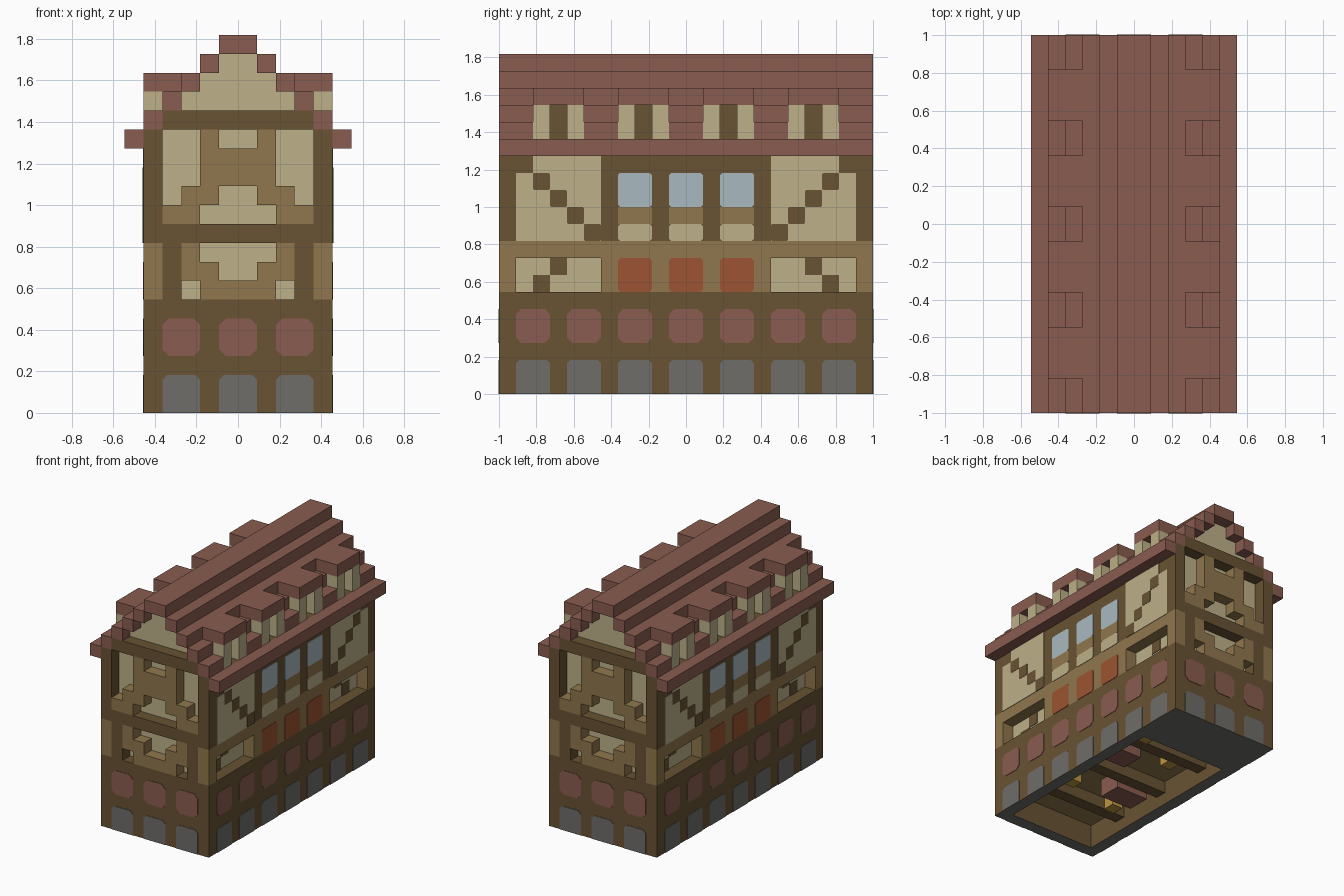
import bpy
from mathutils import Vector

cube = bpy.data.objects.get("Cube")
if cube:
    bpy.data.objects.remove(cube, do_unlink=True)

U = 1 / 11      # one block
PAINT = 0.04    # paint plate thickness, in blocks
ENDS = (-1, 1)


def material(name, r, g, b):
    col = [((c / 255 + 0.055) / 1.055) ** 2.4 for c in (r, g, b)] + [1]
    m = bpy.data.materials.new(name)
    m.use_nodes = True
    m.diffuse_color = col
    m.node_tree.nodes["Principled BSDF"].inputs["Base Color"].default_value = col
    return m


DARK = material("dark_timber", 104, 82, 51)
TAN = material("light_timber", 144, 119, 77)
CREAM = material("cream_plaster", 189, 176, 137)
ROOF = material("roof_red", 138, 92, 80)
GREY = material("stone_grey", 110, 109, 105)
BLUE = material("window_blue", 169, 185, 191)
ORANGE = material("shutter_orange", 156, 84, 50)
GOLD = material("gold", 190, 150, 65)


def make(name, mat, verts, faces):
    mesh = bpy.data.meshes.new(name)
    mesh.from_pydata([Vector(v) * U for v in verts], [], faces)
    mesh.materials.append(mat)
    mesh.update()
    obj = bpy.data.objects.new(name, mesh)
    bpy.context.collection.objects.link(obj)
    return obj


def blocks(name, mat, boxes):
    """Join boxes given as (x0, x1, y0, y1, z0, z1) in blocks."""
    verts, faces = [], []
    for a, b, c, d, e, f in boxes:
        a, b = sorted((a, b))
        c, d = sorted((c, d))
        n = len(verts)
        verts += [(x, y, z) for z in (e, f) for x, y in ((a, c), (b, c), (b, d), (a, d))]
        faces += [(n + 3, n + 2, n + 1, n), (n + 4, n + 5, n + 6, n + 7)]
        for i in range(4):
            j = (i + 1) % 4
            faces.append((n + i, n + j, n + 4 + j, n + 4 + i))
    return make(name, mat, verts, faces)


def paint(name, mat, rects, place, cut=0.25):
    """Thin plates with clipped corners; place maps (u, z, depth) to a point."""
    verts, faces = [], []
    for u0, u1, z0, z1 in rects:
        k = cut
        low = 0 if z0 == 0 else k
        outline = [(u0 + low, z0), (u1 - low, z0), (u1, z0 + low), (u1, z1 - k),
                   (u1 - k, z1), (u0 + k, z1), (u0, z1 - k), (u0, z0 + low)]
        n = len(verts)
        verts += [place(u, z, d) for d in (0, PAINT) for u, z in outline]
        faces += [tuple(range(n + 7, n - 1, -1)), tuple(range(n + 8, n + 16))]
        for i in range(8):
            j = (i + 1) % 8
            faces.append((n + i, n + j, n + 8 + j, n + 8 + i))
    obj = make(name, mat, verts, faces)
    # Make all faces point outwards on every wall
    import bmesh
    bm = bmesh.new()
    bm.from_mesh(obj.data)
    bmesh.ops.recalc_face_normals(bm, faces=bm.faces)
    bm.to_mesh(obj.data)
    bm.free()


def both(rects):
    """Mirror rectangles about the middle of a wall."""
    return rects + [(-b, -a, c, d) for a, b, c, d in rects]


# Plaster core and stepped gables
blocks("plaster_core", CREAM, [(-4, 4, -10, 10, 6, 16)] +
       [(-w, w, -10, 10, 19 - w, 20 - w) for w in (3, 2, 1)])

# Base walls, with stone on the underside
base = blocks("base_walls", DARK,
              [(s * 4, s * 5, -11, 11, 0, 6) for s in ENDS] +
              [(-4, 4, s * 10, s * 11, 0, 6) for s in ENDS])
base.data.materials.append(GREY)
for p in base.data.polygons:
    if p.normal.z < -0.5:
        p.material_index = 1

# Hollow underside with fittings inside
blocks("inner_floor", TAN, [(-4, 4, -10, 10, 2, 6)])
blocks("floor_slab", GREY, [(-4, 4, 6, 10, 0, 2)])
blocks("inner_beams", DARK, [(-4, 4, y, y + 1, 1, 2) for y in (-7, -2, 3)])
blocks("inner_benches", ROOF, [(-3, 0, -4, -2, 0.5, 2), (1, 3, 0, 2, 1, 2)])
blocks("inner_lamps", GOLD, [(x, x + 1, y, y + 1, 1, 2)
                             for x, y in ((-3, -6), (2, -5), (-2, 2), (2, 4))])

# Timber framing on the two ends
dark, tan = [], []
for s in ENDS:
    dark += [(-5, 5, s * 10, s * 11, 9, 10), (-4, 4, s * 10, s * 11, 15, 16)]
    tan.append((-2, 2, s * 10, s * 11, 6, 7))
    tan.append((-2, 2, s * 10, s * 11, 12, 14))
    for m in ENDS:
        dark += [(m * 3, m * 4, s * 10, s * 11, 6, 9),
                 (m * 4, m * 5, s * 10, s * 11, 10, 15)]
        for x0, x1, z in ((2, 3, 8), (1, 3, 7), (2, 4, 10), (1, 3, 11), (1, 2, 14)):
            tan.append((m * x0, m * x1, s * 10, s * 11, z, z + 1))
        tan.append((m * 4, m * 5, s * 10, s * 11, 6, 9))
blocks("end_dark_frame", DARK, dark)
blocks("end_light_frame", TAN, tan)

# Long walls, the lower storey left open for sunk panels
blocks("side_light_wall", TAN,
       [(s * 4, s * 5, -10, 10, 8, 9) for s in ENDS] +
       [(s * 4, s * 5, -5, 5, 6, 8) for s in ENDS])
blocks("side_dark_wall", DARK, [(s * 4, s * 5, -10, 10, 9, 15) for s in ENDS])

# Painted openings and braces on each wall
side_bays = [(y - 1, y + 1) for y in range(-9, 10, 3)]
window_bays = side_bays[2:5]
end_bays = [(x - 1, x + 1) for x in (-3, 0, 3)]
for s, label in zip(ENDS, ("right", "left")):
    def side(u, z, d):
        return (s * (5 + d), u, z)

    def over(u, z, d):
        return (s * (5 + PAINT + d * 0.5), u, z)

    def sunk(u, z, d):
        return (s * (4 + d), u, z)

    paint(label + "_stone_openings", GREY, [b + (0, 2) for b in side_bays], side, 0.2)
    paint(label + "_red_panels", ROOF, [b + (3, 5) for b in side_bays], side, 0.3)
    paint(label + "_shutters", ORANGE, [b + (6, 8) for b in window_bays], side, 0.15)
    paint(label + "_windows", BLUE, [b + (11, 13) for b in window_bays], side, 0.12)
    paint(label + "_sills", TAN, [b + (10, 11) for b in window_bays], side, 0)
    paint(label + "_window_plaster", CREAM, [b + (9, 10) for b in window_bays], side, 0.12)
    paint(label + "_plaster", CREAM, both([(5, 9, 9, 14), (9, 10, 9, 13)]), side, 0)
    paint(label + "_braces", DARK, both([(5 + i, 6 + i, 9 + i, 10 + i) for i in range(4)]), over, 0.06)
    paint(label + "_low_braces", DARK, both([(7, 8, 7, 8), (8, 9, 6, 7)]), sunk, 0)
for s, label in zip(ENDS, ("front", "back")):
    def end(u, z, d):
        return (u, s * (11 + d), z)

    paint(label + "_stone_openings", GREY, [b + (0, 2) for b in end_bays], end, 0.25)
    paint(label + "_red_panels", ROOF, [b + (3, 5) for b in end_bays], end, 0.35)

# Stepped roof
steps = [(-1, 1, -11, 11, 19, 20)]
for s in ENDS:
    steps.append((s * 5, s * 6, -11, 11, 14, 15))
    steps += [(s * w, s * (w + 1), -11, 11, 20 - w - 1, 20 - w) for w in (1, 2, 3)]
    for y0, y1 in ((-11, -9), (-6, -4), (-1, 1), (4, 6), (9, 11)):
        steps.append((s * 4, s * 5, y0, y1, 15, 16))
blocks("stepped_roof", ROOF, steps)

# Dormers
caps, cheeks, gaps = [], [], []
for s in ENDS:
    for y in (-9, -4, 1, 6):
        caps.append((s * 3, s * 5, y, y + 3, 17, 18))
        cheeks += [(s * 4, s * 5, y + i, y + i + 1, 15, 17) for i in (0, 2)]
        gaps.append((s * 4, s * 4.05, y + 1, y + 2, 15, 17))
blocks("dormer_roofs", ROOF, caps)
blocks("dormer_walls", CREAM, cheeks)
blocks("dormer_openings", DARK, gaps)
